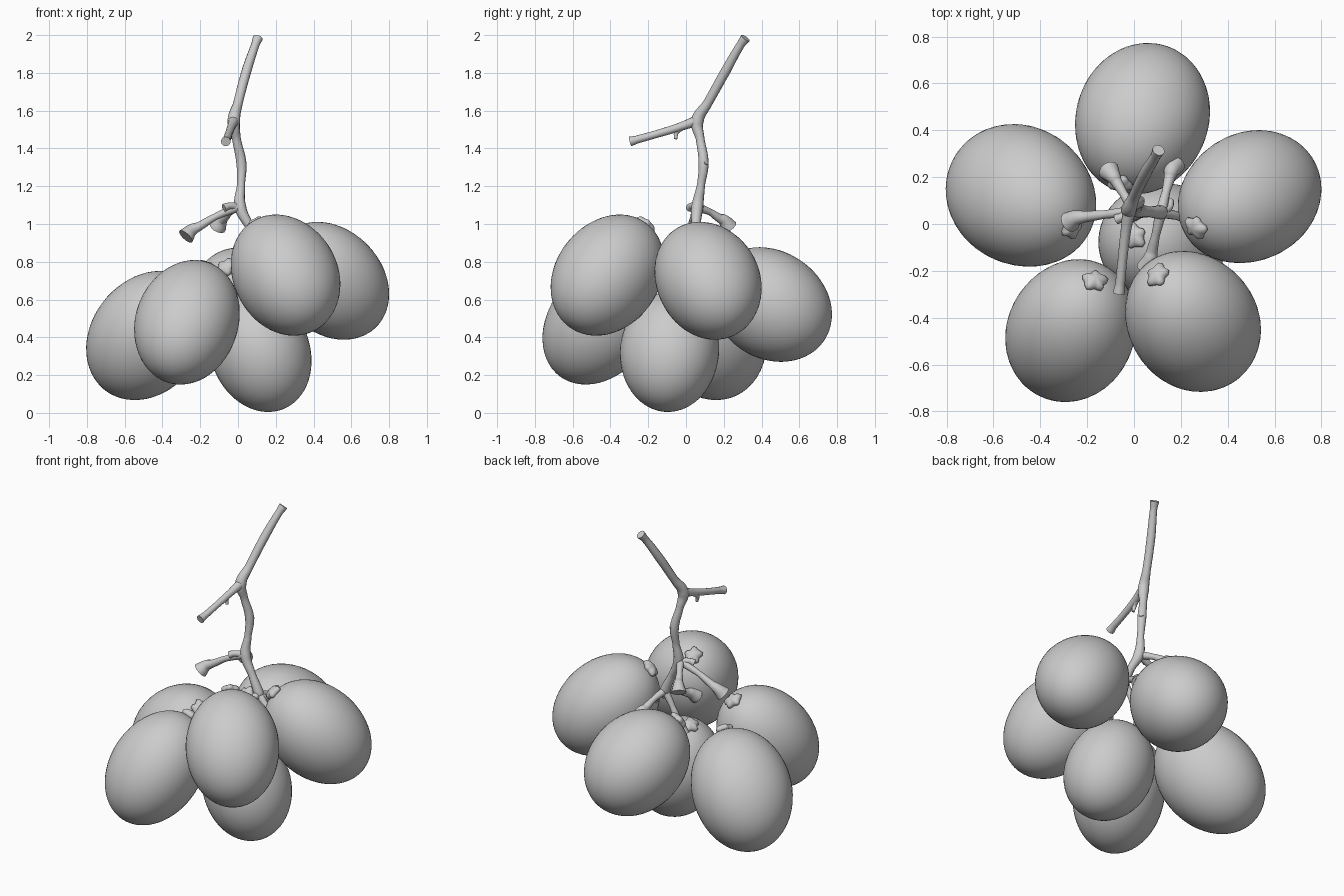
import bpy, bmesh, math, random
from mathutils import Vector

if "Cube" in bpy.data.objects:
    bpy.data.objects.remove(bpy.data.objects["Cube"])

random.seed(4)


def place(name, bm, loc=(0, 0, 0), axis=(0, 0, 1)):
    """Turn a bmesh into a smooth object whose z points along axis."""
    me = bpy.data.meshes.new(name)
    bm.to_mesh(me)
    bm.free()
    for p in me.polygons:
        p.use_smooth = True
    ob = bpy.data.objects.new(name, me)
    bpy.context.collection.objects.link(ob)
    ob.location = loc
    ob.rotation_mode = 'QUATERNION'
    ob.rotation_quaternion = Vector(axis).to_track_quat('Z', 'Y')
    return ob


def grape(name, loc, axis, width, length):
    bm = bmesh.new()
    bmesh.ops.create_uvsphere(bm, u_segments=48, v_segments=32, radius=1)
    for v in bm.verts:
        t = v.co.z
        r = width * (1 + 0.012 * math.sin(3 * math.atan2(v.co.y, v.co.x)) * (1 - t * t))
        v.co = (v.co.x * r, v.co.y * r, t * length)
    place(name, bm, loc, axis)


def calyx(name, loc, axis):
    """Ragged knob where a stalk joins its grape."""
    bm = bmesh.new()
    bmesh.ops.create_uvsphere(bm, u_segments=20, v_segments=10, radius=1)
    phase = random.uniform(0, 6)
    for v in bm.verts:
        a = math.atan2(v.co.y, v.co.x)
        r = 0.05 * (1 + 0.16 * math.sin(5 * a + phase) + 0.1 * math.sin(2 * a))
        v.co = (v.co.x * r, v.co.y * r, v.co.z * 0.028)
    place(name, bm, loc, axis)


def twig(name, pts):
    """Smooth tapering tube through points (x, y, z, radius)."""
    cu = bpy.data.curves.new(name, 'CURVE')
    cu.dimensions = '3D'
    cu.bevel_depth = 1
    cu.bevel_resolution = 4
    cu.resolution_u = 8
    cu.use_fill_caps = True
    sp = cu.splines.new('BEZIER')
    sp.bezier_points.add(len(pts) - 1)
    for bp, p in zip(sp.bezier_points, pts):
        bp.co = p[:3]
        bp.radius = p[3]
        bp.handle_left_type = bp.handle_right_type = 'AUTO'
    tmp = bpy.data.objects.new(name + "_curve", cu)
    bpy.context.collection.objects.link(tmp)
    bpy.context.view_layer.update()
    me = bpy.data.meshes.new_from_object(tmp.evaluated_get(bpy.context.evaluated_depsgraph_get()))
    bpy.data.objects.remove(tmp)
    bm = bmesh.new()
    bm.from_mesh(me)
    ob = place(name, bm)
    bpy.context.view_layer.objects.active = ob
    ob.select_set(True)
    bpy.ops.object.shade_smooth_by_angle(angle=math.radians(50))
    ob.select_set(False)


# Grapes: centre, direction to stalk, half width, half length, stalk node
upper, lower = Vector((0.0, -0.055, 1.09)), Vector((-0.115, -0.05, 0.87))
grapes = {
    "front_left": ((-0.268, -0.455, 0.48), (0.27, 0.57, 0.77), 0.272, 0.363, lower),
    "front_right": ((0.25, -0.415, 0.73), (-0.41, 0.54, 0.73), 0.275, 0.355, upper),
    "right": ((0.493, 0.115, 0.70), (-0.63, -0.36, 0.68), 0.272, 0.352, upper),
    "back": ((0.035, 0.45, 0.575), (-0.27, -0.78, 0.55), 0.283, 0.345, lower),
    "left": ((-0.482, 0.12, 0.41), (0.56, -0.34, 0.75), 0.294, 0.374, lower),
    "bottom": ((0.12, -0.085, 0.325), (-0.35, 0.1, 0.93), 0.262, 0.328, lower),
}
for name, (c, n, w, l, node) in grapes.items():
    c, n = Vector(c), Vector(n).normalized()
    grape(name + "_grape", c, n, w, l)
    tip = c + n * l
    calyx(name + "_calyx", tip + n * 0.008, n)
    neck = tip + n * 0.04
    mid = node.lerp(neck, 0.5) + Vector((0, 0, 0.008))
    twig(name + "_stalk", [(*node, 0.024), (*mid, 0.018),
                           (*node.lerp(neck, 0.85), 0.024), (*neck, 0.032),
                           (*(tip - n * 0.01), 0.046)])

# Main stem and its side branch
twig("main_stem", [(-0.105, -0.315, 1.985, 0.027), (-0.092, -0.29, 1.95, 0.022),
                   (-0.045, -0.21, 1.81, 0.026), (0.0, -0.115, 1.64, 0.025),
                   (0.022, -0.06, 1.545, 0.034), (0.008, -0.075, 1.45, 0.023),
                   (-0.018, -0.093, 1.32, 0.027), (-0.016, -0.08, 1.21, 0.021),
                   (-0.012, -0.06, 1.09, 0.032), (-0.065, -0.052, 0.98, 0.023),
                   (-0.115, -0.05, 0.87, 0.031), (-0.13, -0.05, 0.82, 0.012)])
twig("side_branch", [(0.02, -0.065, 1.55, 0.028), (0.035, 0.03, 1.515, 0.022),
                     (0.05, 0.16, 1.475, 0.020), (0.06, 0.26, 1.447, 0.021),
                     (0.065, 0.295, 1.437, 0.026)])

# Small spurs and buds
twig("branch_spur", [(0.035, 0.02, 1.515, 0.018), (0.045, 0.05, 1.485, 0.013),
                     (0.04, 0.055, 1.45, 0.009)])
twig("stem_bud", [(-0.015, -0.09, 1.31, 0.02), (-0.035, -0.108, 1.328, 0.014)])
twig("upper_spur", [(0.0, -0.06, 1.09, 0.022), (0.05, -0.03, 1.095, 0.018),
                    (0.075, -0.02, 1.085, 0.022)])
twig("lower_spur", [(-0.115, -0.05, 0.87, 0.02), (-0.15, -0.07, 0.845, 0.015),
                    (-0.155, -0.1, 0.82, 0.016)])
